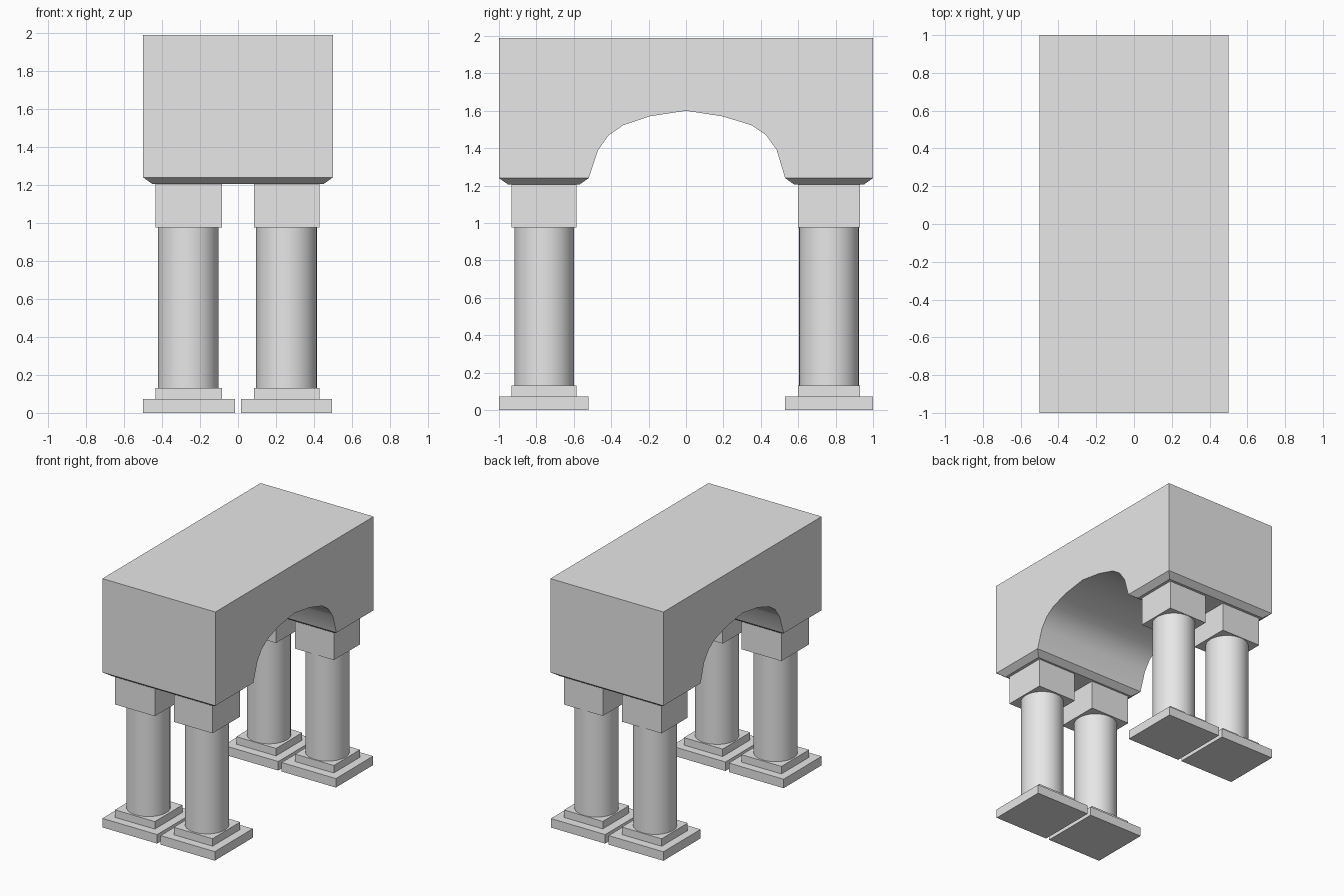
import bpy, bmesh
from mathutils import Matrix

cube = bpy.data.objects.get("Cube")
if cube:
    bpy.data.objects.remove(cube, do_unlink=True)

# One stone colour
stone = bpy.data.materials.new("grey stone")
stone.use_nodes = True
grey = (0.8, 0.8, 0.8, 1)
stone.diffuse_color = grey
stone.node_tree.nodes["Principled BSDF"].inputs["Base Color"].default_value = grey


def finish(name, bm):
    bmesh.ops.recalc_face_normals(bm, faces=bm.faces)
    mesh = bpy.data.meshes.new(name)
    bm.to_mesh(mesh)
    bm.free()
    mesh.materials.append(stone)
    obj = bpy.data.objects.new(name, mesh)
    bpy.context.collection.objects.link(obj)
    return obj


def box(name, x, y, z):
    bm = bmesh.new()
    size = [b - a for a, b in (x, y, z)]
    mid = [(a + b) / 2 for a, b in (x, y, z)]
    matrix = Matrix.Translation(mid) @ Matrix.Diagonal((*size, 1))
    bmesh.ops.create_cube(bm, size=1, matrix=matrix)
    return finish(name, bm)


def shaft(name, x, y, radius, bottom, top):
    bm = bmesh.new()
    bmesh.ops.create_cone(bm, cap_ends=True, segments=32, radius1=radius, radius2=radius,
                          depth=top - bottom,
                          matrix=Matrix.Translation((x, y, (bottom + top) / 2)))
    return finish(name, bm)


# Arched block: side profile (y, z) extruded across x
SPRING, TOP = 1.24, 1.99
arch = [(-0.52, SPRING), (-0.47, 1.39), (-0.413, 1.47), (-0.335, 1.523), (-0.195, 1.57),
        (0, 1.6), (0.195, 1.57), (0.35, 1.523), (0.428, 1.47), (0.485, 1.39), (0.53, SPRING)]
profile = [(-1, TOP), (-1, SPRING)] + arch + [(1, SPRING), (1, TOP)]
bm = bmesh.new()
side = bm.faces.new([bm.verts.new((-0.5, y, z)) for y, z in profile])
extruded = bmesh.ops.extrude_face_region(bm, geom=[side])["geom"]
bmesh.ops.translate(bm, vec=(1, 0, 0),
                    verts=[v for v in extruded if isinstance(v, bmesh.types.BMVert)])
bmesh.ops.recalc_face_normals(bm, faces=bm.faces)
# Sloped ledge under each end of the block
soffits = [f for f in bm.faces if all(abs(v.co.z - SPRING) < 1e-4 for v in f.verts)]
bmesh.ops.inset_individual(bm, faces=soffits, thickness=0.07, depth=0)
bmesh.ops.translate(bm, vec=(0, 0, -0.035), verts=list({v for f in soffits for v in f.verts}))
rounded = [finish("arched_block", bm)]

# Four columns: plinth, step, shaft and capital
for end, y_plinth, y_block, y in (("front", (-1, -0.52), (-0.933, -0.585), -0.758),
                                  ("back", (0.53, 1), (0.6, 0.93), 0.765)):
    for hand, x_plinth, x_block, x in (("right", (-0.5, -0.015), (-0.435, -0.083), -0.262),
                                       ("left", (0.015, 0.495), (0.085, 0.428), 0.256)):
        name = f"{end}_{hand}"
        box(name + "_plinth", x_plinth, y_plinth, (0, 0.072))
        box(name + "_step", x_block, y_block, (0.072, 0.132))
        box(name + "_capital", x_block, y_block, (0.975, 1.206))
        rounded.append(shaft(name + "_shaft", x, y, 0.16, 0.132, 0.975))

# Smooth the shafts and the vault, keeping edges sharp
bpy.ops.object.select_all(action="DESELECT")
for obj in rounded:
    obj.select_set(True)
bpy.context.view_layer.objects.active = rounded[0]
bpy.ops.object.shade_smooth_by_angle(angle=0.6)
